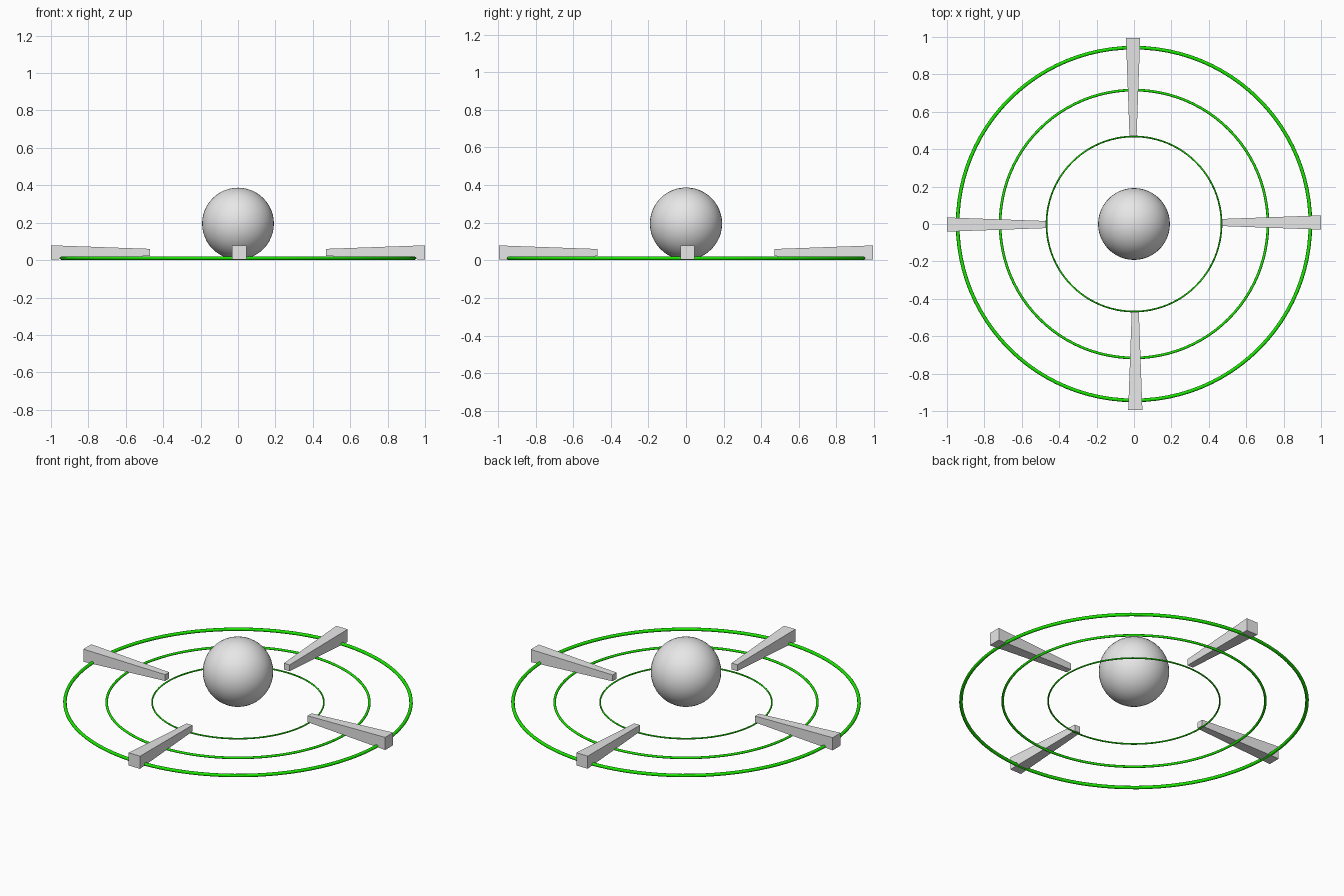
import bpy, bmesh, math
from mathutils import Matrix

if "Cube" in bpy.data.objects:
    bpy.data.objects.remove(bpy.data.objects["Cube"])


def material(name, color):
    m = bpy.data.materials.new(name)
    m.diffuse_color = (*color, 1)
    m.use_nodes = True
    m.node_tree.nodes["Principled BSDF"].inputs["Base Color"].default_value = m.diffuse_color
    return m


GREY = material("light grey", (0.8, 0.8, 0.8))
GREEN = material("bright green", (0.01, 0.8, 0.0))


def finish(name, mat):
    ob = bpy.context.object
    ob.name = name
    ob.data.materials.append(mat)
    bpy.ops.object.shade_smooth_by_angle(angle=math.radians(40))
    return ob


# Central ball
bpy.ops.mesh.primitive_uv_sphere_add(segments=48, ring_count=24, radius=0.192,
                                     location=(0, 0, 0.195))
finish("centre_ball", GREY)

# Three concentric rings, thicker outwards
for name, major, minor in (("inner_ring", 0.468, 0.0045),
                           ("middle_ring", 0.716, 0.007),
                           ("outer_ring", 0.943, 0.0095)):
    bpy.ops.mesh.primitive_torus_add(major_radius=major, minor_radius=minor,
                                     major_segments=96, minor_segments=12,
                                     location=(0, 0, 0.0105))
    finish(name, GREEN)


# Tapered square bars pointing at the ball, each slightly off its axis
def pointer(name, angle, offset, outer=1.0, inner=0.47):
    bm = bmesh.new()
    bmesh.ops.create_cube(bm, size=2)
    for v in bm.verts:
        half = 0.038 if v.co.x > 0 else 0.019
        v.co = (outer if v.co.x > 0 else inner,
                v.co.y * half + offset, v.co.z * half + 0.041)
    bm.transform(Matrix.Rotation(math.radians(angle), 4, 'Z'))
    me = bpy.data.meshes.new(name)
    bm.to_mesh(me)
    bm.free()
    me.materials.append(GREY)
    bpy.context.collection.objects.link(bpy.data.objects.new(name, me))


for name, angle, offset in (("right_pointer", 0, 0.008), ("back_pointer", 90, 0.005),
                            ("left_pointer", 180, 0.003), ("front_pointer", 270, 0.007)):
    pointer(name, angle, offset, outer=0.995 if angle in (90, 270) else 1.0)
